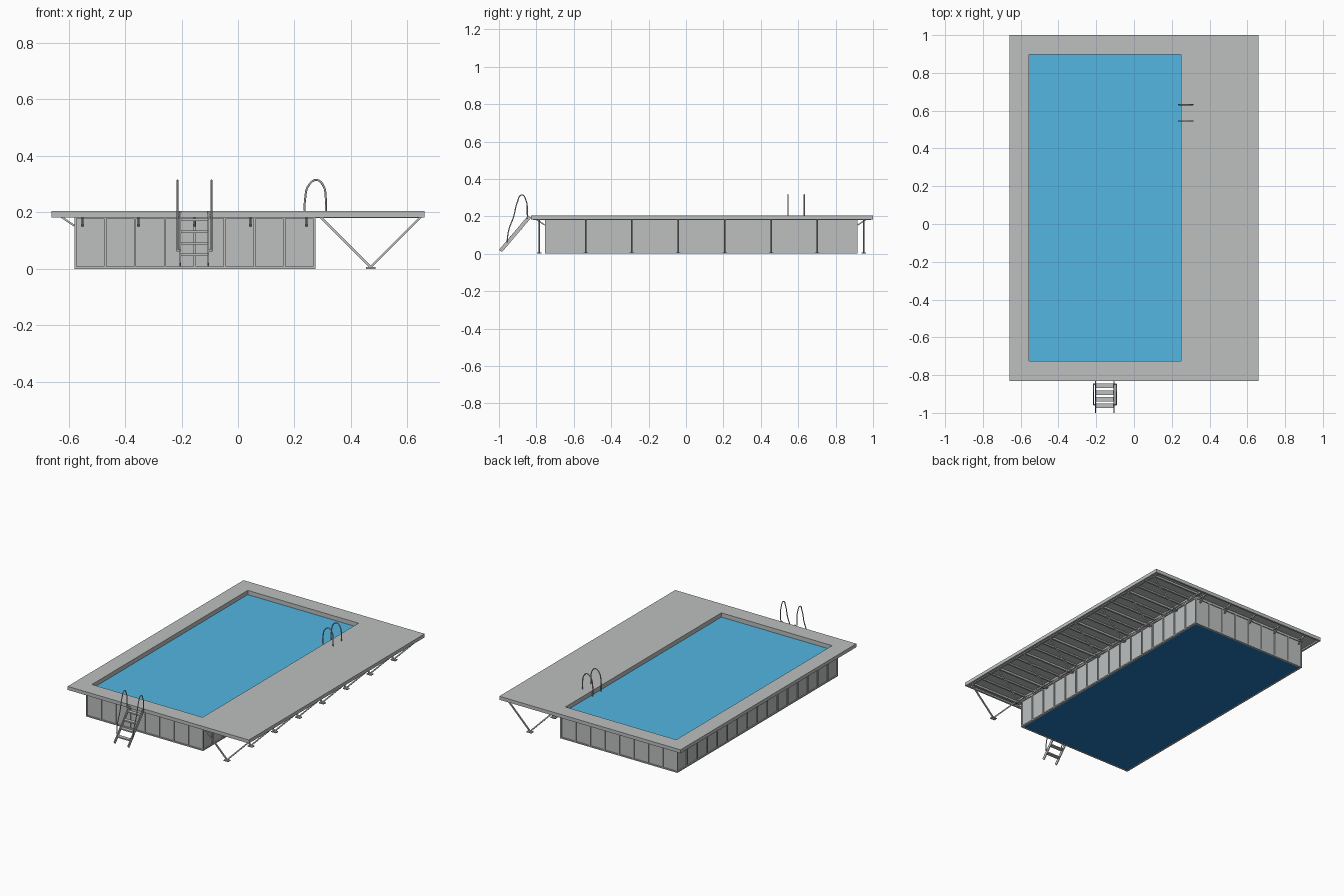
import bpy, bmesh, math
from mathutils import Vector

cube = bpy.data.objects.get("Cube")
if cube:
    bpy.data.objects.remove(cube, do_unlink=True)


def material(name, rgb):
    m = bpy.data.materials.new(name)
    m.use_nodes = True
    m.diffuse_color = (*rgb, 1)
    m.node_tree.nodes["Principled BSDF"].inputs["Base Color"].default_value = (*rgb, 1)
    return m


DECK = material("deck grey", (0.51, 0.53, 0.53))
PANEL = material("panel grey", (0.51, 0.53, 0.53))
FRAME = material("frame steel", (0.51, 0.52, 0.51))
WATER = material("water blue", (0.087, 0.465, 0.765))
LINER = material("liner blue", (0.014, 0.19, 0.48))


def finish(bm, name, mat):
    bmesh.ops.recalc_face_normals(bm, faces=bm.faces)
    me = bpy.data.meshes.new(name)
    bm.to_mesh(me)
    bm.free()
    me.materials.append(mat)
    ob = bpy.data.objects.new(name, me)
    bpy.context.collection.objects.link(ob)


def add_box(bm, x0, x1, y0, y1, z0, z1):
    vs = bmesh.ops.create_cube(bm, size=1)["verts"]
    lo, size = Vector((x0, y0, z0)), Vector((x1 - x0, y1 - y0, z1 - z0))
    for v in vs:
        v.co = lo + (v.co + Vector((0.5, 0.5, 0.5))) * size


def add_beam(bm, a, b, side, depth):
    """Square bar from a to b; side is its width across, depth its thickness."""
    a, b = Vector(a), Vector(b)
    rot = (b - a).to_track_quat("Z", "Y").to_matrix()
    for v in bmesh.ops.create_cube(bm, size=1)["verts"]:
        local = Vector((v.co.x * side, v.co.y * depth, v.co.z * (b - a).length))
        v.co = (a + b) / 2 + rot @ local


def ring(name, outer, inner, z0, z1, mat):
    """Rectangular frame between two (x0, x1, y0, y1) rectangles."""
    bm = bmesh.new()
    loops = []
    for (x0, x1, y0, y1), z in ((outer, z0), (outer, z1), (inner, z1), (inner, z0)):
        loops.append([bm.verts.new((x, y, z)) for x, y in
                      ((x0, y0), (x1, y0), (x1, y1), (x0, y1))])
    for k in range(4):
        p, q = loops[k], loops[(k + 1) % 4]
        for i in range(4):
            j = (i + 1) % 4
            bm.faces.new((p[i], p[j], q[j], q[i]))
    finish(bm, name, mat)


def grow(r, d):
    return (r[0] - d, r[1] + d, r[2] - d, r[3] + d)


def tube(name, points, radius, mat):
    cu = bpy.data.curves.new(name, "CURVE")
    cu.dimensions = "3D"
    cu.bevel_depth = radius
    cu.bevel_resolution = 2
    cu.resolution_u = 6
    cu.use_fill_caps = True
    sp = cu.splines.new("BEZIER")
    sp.bezier_points.add(len(points) - 1)
    for bp, p in zip(sp.bezier_points, points):
        bp.co = p
        bp.handle_left_type = bp.handle_right_type = "AUTO"
    cu.materials.append(mat)
    ob = bpy.data.objects.new(name, cu)
    bpy.context.collection.objects.link(ob)


OUT = (-0.66, 0.66, -0.83, 1.0)
HOLE = (-0.557, 0.25, -0.725, 0.897)
WALL = (-0.58, 0.274, -0.755, 0.918)

# Deck, its edge board and the pool shell
ring("deck", OUT, HOLE, 0.192, 0.205, DECK)
ring("deck_edge", OUT, grow(OUT, -0.012), 0.182, 0.192, DECK)
ring("pool_wall", grow(WALL, -0.006), HOLE, 0.002, 0.192, PANEL)
ring("base_rail", WALL, grow(WALL, -0.012), 0.0, 0.008, FRAME)
ring("top_rail", WALL, grow(WALL, -0.012), 0.178, 0.192, FRAME)

# Water and pool floor
bm = bmesh.new()
add_box(bm, *HOLE, 0.01, 0.177)
finish(bm, "water", WATER)
bm = bmesh.new()
add_box(bm, *grow(WALL, -0.01), 0.001, 0.008)
finish(bm, "pool_floor", LINER)

# Upright ribs around the wall
bm = bmesh.new()
x0, x1, y0, y1 = WALL
for i in range(9):
    x = x0 + 0.004 + (x1 - x0 - 0.008) * i / 8
    for y in (y0, y1 - 0.008):
        add_box(bm, x - 0.004, x + 0.004, y, y + 0.008, 0.008, 0.178)
for i in range(1, 16):
    y = y0 + (y1 - y0) * i / 16
    for x in (x0, x1 - 0.008):
        add_box(bm, x, x + 0.008, y - 0.004, y + 0.004, 0.008, 0.178)
finish(bm, "wall_ribs", FRAME)

# Short brackets under the narrow deck sides
bm = bmesh.new()
for i in range(5):
    x = -0.55 + 0.198 * i
    for y, s in ((y0, -1), (y1, 1)):
        add_beam(bm, (x, y, 0.153), (x, y + s * 0.05, 0.187), 0.007, 0.007)
        add_box(bm, x - 0.004, x + 0.004, min(y, y + s * 0.07), max(y, y + s * 0.07), 0.184, 0.192)
for i in range(8):
    y = -0.66 + 0.21 * i
    add_beam(bm, (x0, y, 0.153), (x0 - 0.05, y, 0.187), 0.007, 0.007)
    add_box(bm, x0 - 0.07, x0, y - 0.004, y + 0.004, 0.184, 0.192)
finish(bm, "deck_brackets", FRAME)

# V-shaped legs with foot plates under the wide deck side
bm = bmesh.new()
for i in range(8):
    y = -0.785 + 0.248 * i
    for x in (0.292, 0.648):
        add_beam(bm, (0.47, y, 0.006), (x, y, 0.184), 0.008, 0.008)
    add_box(bm, 0.453, 0.487, y - 0.012, y + 0.012, 0.0, 0.006)
    add_box(bm, 0.274, 0.648, y - 0.006, y + 0.006, 0.180, 0.192)
finish(bm, "deck_legs", FRAME)

# Joists and long beams below the wide deck side
bm = bmesh.new()
for i in range(7):
    for f in (1 / 3, 2 / 3):
        y = -0.785 + 0.248 * (i + f)
        add_box(bm, 0.274, 0.648, y - 0.006, y + 0.006, 0.183, 0.192)
for x in (0.285, 0.636):
    add_box(bm, x - 0.006, x + 0.006, -0.818, 0.988, 0.181, 0.192)
finish(bm, "deck_joists", FRAME)

# Outside ladder
bm = bmesh.new()
foot, top = Vector((0, -0.992, 0.015)), Vector((0, -0.836, 0.198))
for x in (-0.205, -0.105):
    off = Vector((x, 0, 0))
    add_beam(bm, foot + off, top + off, 0.005, 0.02)
finish(bm, "ladder_sides", FRAME)
bm = bmesh.new()
for z in (0.05, 0.09, 0.132, 0.174):
    y = foot.y + (top.y - foot.y) * (z - foot.z) / (top.z - foot.z)
    add_box(bm, -0.203, -0.107, y - 0.012, y + 0.012, z - 0.004, z + 0.004)
finish(bm, "ladder_treads", PANEL)

# Ladder handrails
for side, x in (("right", -0.214), ("left", -0.094)):
    path = ((-0.957, 0.062), (-0.948, 0.125), (-0.921, 0.2), (-0.902, 0.275),
            (-0.878, 0.314), (-0.857, 0.29), (-0.848, 0.2))
    tube("ladder_handrail_" + side, [(x, y, z) for y, z in path], 0.003, FRAME)
    inner = x + math.copysign(0.01, -0.154 - x)
    bm = bmesh.new()
    for y, z in ((-0.957, 0.065), (-0.848, 0.19)):
        add_box(bm, min(x, inner), max(x, inner), y - 0.004, y + 0.004, z - 0.004, z + 0.004)
    finish(bm, "handrail_mount_" + side, FRAME)

# Arched grab rails at the pool edge
for side, y in (("front", 0.545), ("back", 0.632)):
    path = ((0.238, 0.165), (0.238, 0.25), (0.251, 0.297), (0.278, 0.315),
            (0.302, 0.295), (0.311, 0.25), (0.311, 0.204))
    tube("grab_rail_" + side, [(x, y, z) for x, z in path], 0.0035, FRAME)
